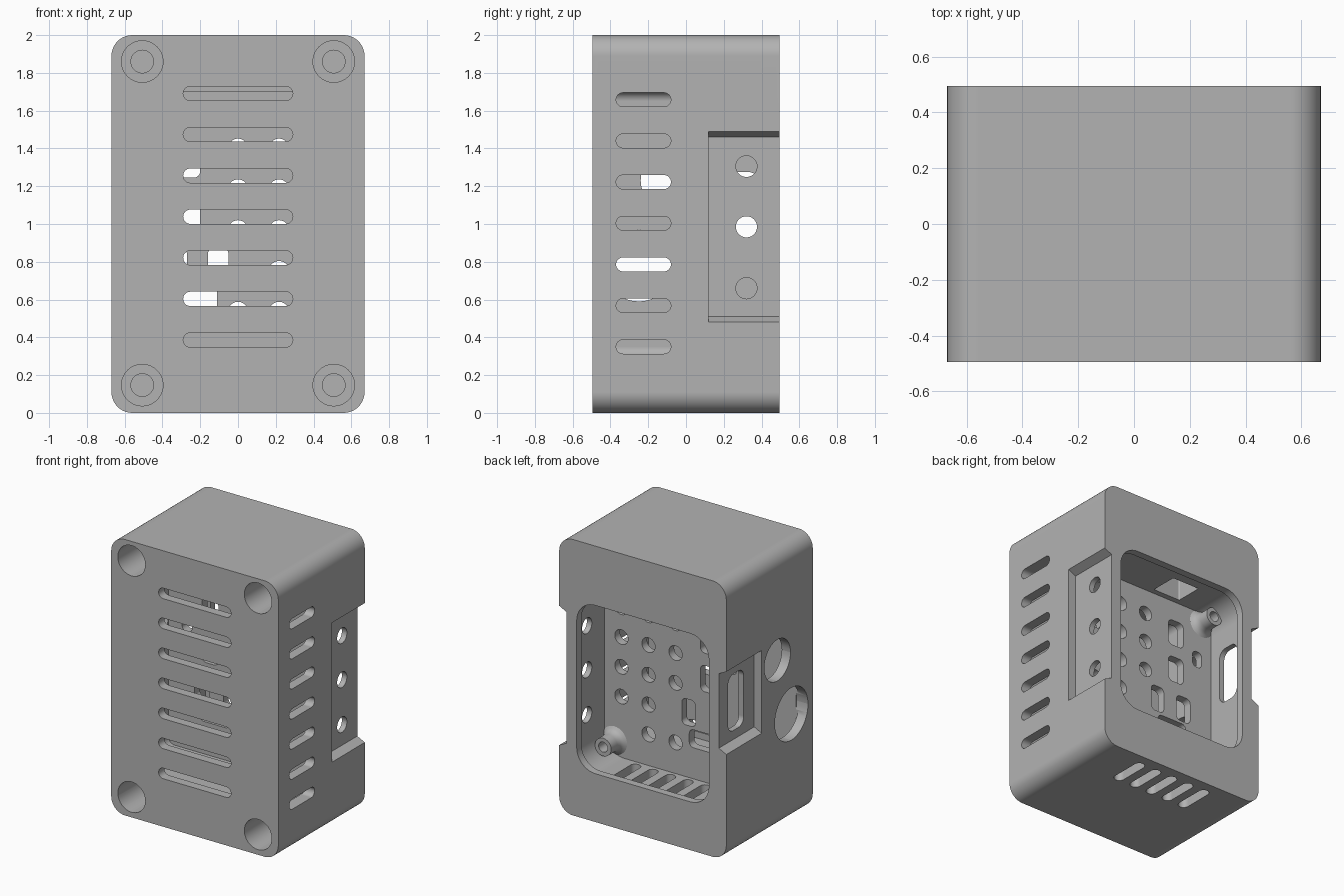
import bpy, bmesh, math
from mathutils import Vector

cube = bpy.data.objects.get("Cube")
if cube:
    bpy.data.objects.remove(cube, do_unlink=True)

grey = bpy.data.materials.new("grey plastic")
grey.use_nodes = True
grey.diffuse_color = (0.45, 0.45, 0.45, 1)
grey.node_tree.nodes["Principled BSDF"].inputs["Base Color"].default_value = grey.diffuse_color


def place(axis, a, b, d):
    """Point with in-plane coordinates a, b and depth d along the axis."""
    return Vector({"x": (d, a, b), "y": (a, d, b), "z": (a, b, d)}[axis])


def prism(bm, axis, a, b, w, h, r, lo, hi, seg=10):
    """Rounded rectangle extruded along an axis; returns its two caps."""
    r = min(r, w / 2 - 1e-4, h / 2 - 1e-4)
    loop = []
    for k, (sa, sb) in enumerate(((1, 1), (-1, 1), (-1, -1), (1, -1))):
        for i in range(seg + 1):
            t = math.pi / 2 * (k + i / seg)
            loop.append((a + sa * (w / 2 - r) + r * math.cos(t),
                         b + sb * (h / 2 - r) + r * math.sin(t)))
    rings = [[bm.verts.new(place(axis, p, q, d)) for p, q in loop] for d in (lo, hi)]
    caps = [bm.faces.new(ring) for ring in rings]
    n = len(loop)
    for i in range(n):
        j = (i + 1) % n
        bm.faces.new((rings[0][i], rings[0][j], rings[1][j], rings[1][i]))
    return caps


def disc(bm, axis, a, b, r, lo, hi):
    prism(bm, axis, a, b, 2 * r, 2 * r, r, lo, hi)


def recess(bm, side, y0, z0, z1, slope=0.03):
    """Side pocket, open to the back, with sloped top and bottom."""
    x_in, x_out, y1 = 0.61 * side, 0.70 * side, 0.6
    grow = slope * 0.5
    rings = [[bm.verts.new((x, y, z)) for y, z in ((y0, a), (y1, a), (y1, b), (y0, b))]
             for x, a, b in ((x_in, z0 + slope, z1 - slope), (x_out, z0 - grow, z1 + grow))]
    for ring in rings:
        bm.faces.new(ring)
    for i in range(4):
        j = (i + 1) % 4
        bm.faces.new((rings[0][i], rings[0][j], rings[1][j], rings[1][i]))


def make(name, bm):
    bmesh.ops.recalc_face_normals(bm, faces=bm.faces)
    mesh = bpy.data.meshes.new(name)
    bm.to_mesh(mesh)
    bm.free()
    mesh.materials.append(grey)
    obj = bpy.data.objects.new(name, mesh)
    bpy.context.collection.objects.link(obj)
    return obj


def activate(obj):
    bpy.ops.object.select_all(action="DESELECT")
    obj.select_set(True)
    bpy.context.view_layer.objects.active = obj


def cut(body, bm):
    cutter = make("cutter", bm)
    cutter.hide_render = True
    mod = body.modifiers.new("cut", "BOOLEAN")
    mod.operation, mod.solver, mod.object = "DIFFERENCE", "EXACT", cutter
    activate(body)
    bpy.ops.object.modifier_apply(modifier=mod.name)
    bpy.data.objects.remove(cutter, do_unlink=True)


# Outer shell with softened front and back rims
bm = bmesh.new()
caps = prism(bm, "y", 0, 1, 1.34, 2, 0.11, -0.495, 0.495)
rim = [e for f in caps for e in f.edges]
bmesh.ops.bevel(bm, geom=rim, offset=0.016, segments=3, profile=0.5, affect="EDGES")
body = make("enclosure_body", bm)

# Front and rear chambers, leaving a divider plate between them
bm = bmesh.new()
prism(bm, "y", 0, 0.945, 1.14, 1.27, 0.16, 0.12, 0.44)
prism(bm, "y", 0, 1.0, 1.2, 1.40, 0.05, -0.43, 0.06)
cut(body, bm)

# Rear opening, front vents, screw wells and divider holes
bm = bmesh.new()
prism(bm, "y", 0, 0.96, 1.06, 1.22, 0.15, 0.40, 0.6)
for i in range(7):
    prism(bm, "y", 0, 0.386 + 0.2175 * i, 0.58, 0.076, 0.038, -0.6, -0.35)
corners = [(sx * 0.507, z) for sx in (-1, 1) for z in (0.147, 1.86)]
for x, z in corners:
    disc(bm, "y", x, z, 0.11, -0.6, 0.05)
for col, x in enumerate((0, 0.217, 0.434)):
    for row in range(5):
        if (col, row) not in ((0, 1), (2, 0)):
            disc(bm, "y", x, 0.535 + 0.216 * row, 0.053, 0.03, 0.2)
for x, z, w, h in ((-0.265, 1.34, 0.13, 0.19), (-0.265, 1.06, 0.13, 0.19),
                   (-0.45, 1.21, 0.08, 0.12), (-0.105, 0.78, 0.11, 0.19),
                   (-0.33, 0.78, 0.12, 0.19), (-0.23, 0.6, 0.24, 0.13)):
    prism(bm, "y", x, z, w, h, 0.035, 0.03, 0.2)
cut(body, bm)

# Side pockets, side vents and round cable ports
bm = bmesh.new()
recess(bm, 1, 0.12, 0.48, 1.49)
recess(bm, -1, 0.09, 0.77, 1.37)
for i in range(7):
    prism(bm, "x", -0.225, 0.35 + 0.218 * i, 0.29, 0.074, 0.037, 0.55, 0.8)
disc(bm, "x", -0.25, 0.78, 0.19, -0.8, -0.58)
disc(bm, "x", -0.09, 1.23, 0.15, -0.8, -0.58)
cut(body, bm)

# Holes in the pockets, floor vents, ceiling cutout and screw shafts
bm = bmesh.new()
for z in (0.66, 0.985, 1.305):
    disc(bm, "x", 0.32, z, 0.056, 0.5, 0.7)
prism(bm, "x", 0.3, 1.07, 0.18, 0.41, 0.06, -0.7, -0.5)
for i in range(5):
    prism(bm, "z", 0.14 * (i - 2), 0.285, 0.075, 0.28, 0.0375, -0.1, 0.4)
prism(bm, "z", -0.15, 0.26, 0.22, 0.2, 0.01, 1.5, 1.8)
for x, z in corners:
    disc(bm, "y", x, z, 0.06, 0.0, 0.42)
cut(body, bm)

# Screw bosses standing on the divider, with flared feet and blind holes
profile = ((0.11, 0.115), (0.085, 0.13), (0.07, 0.15), (0.065, 0.18),
           (0.065, 0.25), (0.036, 0.25), (0.036, 0.13), (0.0, 0.13))
bosses = []
for side, x in (("right", -0.49), ("left", 0.49)):
    for level, z in (("lower", 0.42), ("upper", 1.50)):
        bm = bmesh.new()
        verts = [bm.verts.new((x + r, y, z)) for r, y in profile]
        edges = [bm.edges.new(p) for p in zip(verts, verts[1:])]
        bmesh.ops.spin(bm, geom=verts + edges, cent=(x, 0, z), axis=(0, 1, 0),
                       angle=math.tau, steps=32)
        bmesh.ops.remove_doubles(bm, verts=bm.verts, dist=1e-4)
        bosses.append(make(f"{side}_{level}_boss", bm))

# Smooth curved walls, keep edges crisp
for obj in [body] + bosses:
    activate(obj)
    bpy.ops.object.shade_smooth_by_angle(angle=math.radians(32))
    mod = obj.modifiers.new("even_normals", "WEIGHTED_NORMAL")
    mod.keep_sharp = True
